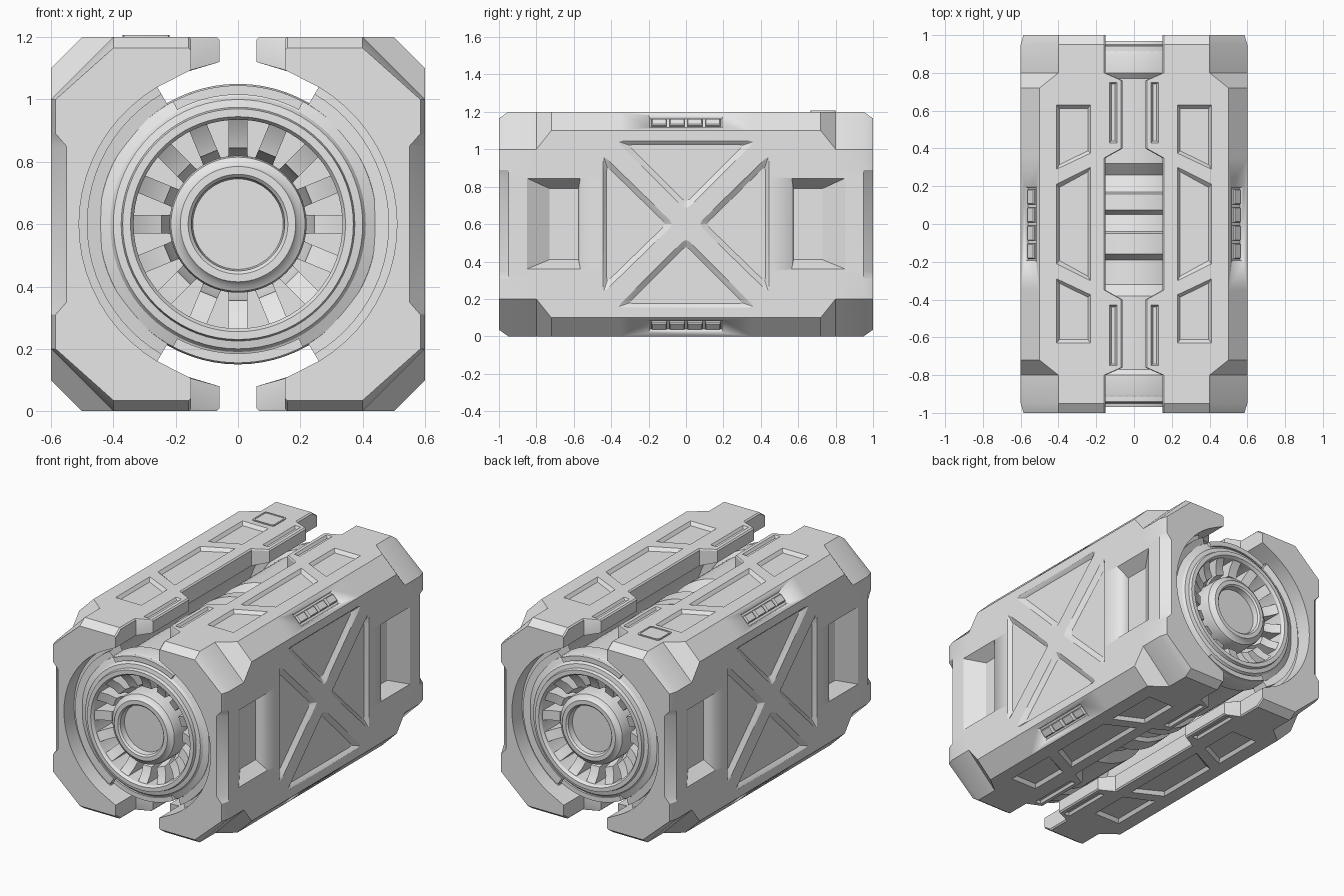
import bpy, bmesh, math
from mathutils import Vector as V

if "Cube" in bpy.data.objects:
    bpy.data.objects.remove(bpy.data.objects["Cube"])

grey = bpy.data.materials.new("light grey")
grey.diffuse_color = (0.8, 0.8, 0.8, 1)
grey.use_nodes = True
grey.node_tree.nodes["Principled BSDF"].inputs["Base Color"].default_value = grey.diffuse_color
CZ = 0.6  # everything is modelled around the core axis, then lifted


def loft(bm, loops):
    """Closed solid through loops of equal length."""
    rings = [[bm.verts.new(p) for p in loop] for loop in loops]
    n = len(rings[0])
    for a, b in zip(rings, rings[1:]):
        for i in range(n):
            j = (i + 1) % n
            bm.faces.new((a[i], a[j], b[j], b[i]))
    bm.faces.new(rings[0][::-1])
    bm.faces.new(rings[-1])


def finish(bm, name, mirror=None, angle=25):
    bmesh.ops.recalc_face_normals(bm, faces=bm.faces)
    me = bpy.data.meshes.new(name)
    bm.to_mesh(me)
    bm.free()
    me.materials.append(grey)
    ob = bpy.data.objects.new(name, me)
    ob.location.z = CZ
    bpy.context.collection.objects.link(ob)
    bpy.ops.object.select_all(action='DESELECT')
    ob.select_set(True)
    bpy.context.view_layer.objects.active = ob
    bpy.ops.object.shade_smooth_by_angle(angle=math.radians(angle))
    if mirror:
        ob.modifiers.new("mirror", 'MIRROR').use_axis = mirror
    return ob


def rounded(poly, k):
    """Cut each corner of a polygon into a short three-point arc."""
    out = []
    for i, p in enumerate(poly):
        p, a, b = V(p), V(poly[i - 1]), V(poly[(i + 1) % len(poly)])
        s, e = p + (a - p).normalized() * k, p + (b - p).normalized() * k
        out += [s, (s + e) / 4 + p / 2, e]
    return out


def scaled(poly, sx, sy):
    c = sum((V(p) for p in poly), V((0, 0))) / len(poly)
    return [(c.x + (p[0] - c.x) * sx, c.y + (p[1] - c.y) * sy) for p in poly]


def plate(bm, o, u, v, n, layers):
    """Solid from (polygon, height) layers on the plane at o spanned by u, v."""
    o, u, v, n = V(o), V(u), V(v), V(n)
    loft(bm, [[o + u * p[0] + v * p[1] + n * h for p in poly] for poly, h in layers])


def recess(bm, o, u, v, n, poly, floor, depth):
    plate(bm, o, u, v, n, [(poly, 0.02), (poly, 0), (floor, -depth)])


def box2(x0, x1, y0, y1):
    return [(x0, y0), (x1, y0), (x1, y1), (x0, y1)]


# Armour shell: right half lofted along y, mirrored to the left
R, LIM = 0.51, math.radians(59.5)


def section(y, h, c, g, xd, xn):
    low = 0.52 if g < 0.1 else 0.495
    top = [(0.16, 0.49), (g, low), (g, h - 0.008), (g + 0.008, h), (0.6 - c, h),
           (xd, 0.6 - c), (xd, 0.29), (xn, 0.25)]
    arc = [(R * math.cos(t), R * math.sin(t))
           for t in (-LIM + 2 * LIM * i / 20 for i in range(21))]
    pts = top + [(x, -z) for x, z in reversed(top)] + arc
    return [(x, y, z) for x, z in pts]


half = [(-1, 0.565, 0.2, 0.15, 0.585, 0.55), (-0.95, 0.6, 0.2, 0.15, 0.6, 0.6),
        (-0.8, 0.6, 0.2, 0.15, 0.6, 0.6), (-0.76, 0.6, 0.15, 0.06, 0.6, 0.6),
        (-0.72, 0.6, 0.1, 0.06, 0.6, 0.6), (-0.4, 0.6, 0.1, 0.06, 0.6, 0.6),
        (-0.35, 0.6, 0.1, 0.15, 0.6, 0.6)]
bm = bmesh.new()
loft(bm, [section(*s) for s in half + [(-s[0],) + s[1:] for s in half[::-1]]])
shell = finish(bm, "armour_shell")

# Recesses cut into the shell
bm = bmesh.new()
side = ((0.6, 0, 0), (0, 1, 0), (0, 0, 1), (1, 0, 0))
q = math.sqrt(0.5)
for s in (1, -1):
    # cross-braced triangles on the side
    for tri in ([(-0.37, 0.445 * s), (0.37, 0.445 * s), (0, 0.075 * s)],
                [(0.445 * s, 0.37), (0.445 * s, -0.37), (0.065 * s, 0)]):
        poly = rounded(tri, 0.03)
        recess(bm, *side, poly, scaled(poly, 0.84, 0.84), 0.022)
    # hand grips
    recess(bm, *side, box2(0.565 * s, 0.85 * s, -0.24, 0.245),
           box2(0.575 * s, 0.73 * s, -0.19, 0.19), 0.075)
    # panels on top and bottom
    up = ((0, 0, 0.6 * s), (1, 0, 0), (0, 1, 0), (0, 0, s))
    mid = [(0.23, -0.30), (0.41, -0.21), (0.41, 0.21), (0.23, 0.30)]
    recess(bm, *up, mid, scaled(mid, 0.84, 0.92), 0.02)
    for t in (1, -1):
        end = [(0.23, 0.375 * t), (0.41, 0.29 * t), (0.41, 0.63 * t), (0.23, 0.63 * t)]
        recess(bm, *up, end, scaled(end, 0.84, 0.88), 0.02)
        slot = box2(0.09, 0.13, 0.43 * t, 0.75 * t)
        recess(bm, *up, slot, scaled(slot, 0.5, 0.94), 0.015)
    # vent tray in the long chamfer
    tray = box2(-0.2, 0.2, -0.045, 0.045)
    recess(bm, (0.55, 0, 0.55 * s), (0, 1, 0), (q, 0, -q * s), (q, 0, q * s),
           tray, scaled(tray, 0.96, 0.85), 0.022)
cutter = finish(bm, "recess_cutter")
cutter.hide_render = True
cut = shell.modifiers.new("cut", 'BOOLEAN')
cut.object, cut.operation, cut.solver = cutter, 'DIFFERENCE', 'EXACT'
bpy.context.view_layer.objects.active = shell
bpy.ops.object.modifier_apply(modifier="cut")
bpy.data.objects.remove(cutter)
shell.modifiers.new("mirror", 'MIRROR')

# Small pads inside the vent trays
bm = bmesh.new()
for i in range(4):
    y = -0.144 + 0.096 * i
    pad = box2(y - 0.04, y + 0.04, -0.025, 0.025)
    plate(bm, (0.55, 0, 0.55), (0, 1, 0), (q, 0, -q), (q, 0, q),
          [(pad, -0.03), (pad, -0.008), (scaled(pad, 0.9, 0.8), -0.002)])
finish(bm, "vent_pads", (True, False, True))

# Square raised frame on the left top
bm = bmesh.new()
label = rounded(box2(-0.37, -0.22, 0.665, 0.80), 0.015)
inner = scaled(label, 0.88, 0.87)
plate(bm, (0, 0, 0.6), (1, 0, 0), (0, 1, 0), (0, 0, 1),
      [(label, -0.003), (label, 0.006), (inner, 0.006), (inner, 0.002)])
finish(bm, "top_badge_plate")

# Core: one lathed body with turbine-like ends and a stepped waist
end = [(0.145, -0.92), (0.15, -0.955), (0.16, -0.965), (0.185, -0.965), (0.195, -0.95),
       (0.215, -0.94), (0.22, -0.92), (0.22, -0.80), (0.335, -0.80), (0.335, -0.955),
       (0.345, -0.97), (0.37, -0.97), (0.375, -0.95), (0.40, -0.945), (0.41, -0.93),
       (0.445, -0.915), (0.45, -0.90), (0.45, -0.80), (0.425, -0.77), (0.425, -0.38)]
waist = [(0.37, -0.32), (0.365, -0.19), (0.43, -0.16), (0.425, -0.05), (0.40, -0.04),
         (0.38, 0.05), (0.43, 0.075), (0.425, 0.16), (0.40, 0.17), (0.37, 0.26),
         (0.425, 0.32)]
SEG = 72
bm = bmesh.new()
loft(bm, [[(r * math.cos(a), y, r * math.sin(a))
           for a in (2 * math.pi * i / SEG for i in range(SEG))]
          for r, y in end + waist + [(r, -y) for r, y in end[::-1]]])
finish(bm, "core_body", angle=30)

# Sixteen fins in each end of the core
bm = bmesh.new()
fin = [(0.21, -0.79), (0.24, -0.86), (0.245, -0.90), (0.29, -0.915), (0.34, -0.95), (0.34, -0.79)]
for i in range(16):
    a = math.pi * i / 8
    d, t = V((math.cos(a), 0, math.sin(a))), V((-math.sin(a), 0, math.cos(a)))
    loft(bm, [[d * r + t * w + V((0, y, 0)) for r, y in fin] for w in (-0.03, 0.03)])
finish(bm, "core_fins", (False, True, False))

# Curved flanges that join the core to the shell
bm = bmesh.new()
for r1, y0 in ((0.515, -0.90), (0.485, -0.925)):
    arc = [-LIM + 2 * LIM * i / 24 for i in range(25)]
    ring = [(r1 * math.cos(t), r1 * math.sin(t)) for t in arc]
    ring += [(0.42 * math.cos(t), 0.42 * math.sin(t)) for t in reversed(arc)]
    # the ring's inner edge sits inside the core rim
    slope = [(x, y0 if i < 25 else y0 + 0.02, z) for i, (x, z) in enumerate(ring)]
    loft(bm, [slope, [(x, -0.82, z) for x, z in ring]])
finish(bm, "core_flange", (True, True, False))

# Thin raised arcs on the top and bottom of the end rim
bm = bmesh.new()
arc = [math.radians(62 + 56 * i / 16) for i in range(17)]
ring = [(0.445 * math.cos(t), 0.445 * math.sin(t)) for t in arc]
ring += [(0.415 * math.cos(t), 0.415 * math.sin(t)) for t in reversed(arc)]
loft(bm, [[(x, y, z) for x, z in ring] for y in (-0.94, -0.89)])
finish(bm, "rim_arc", (False, True, True))
